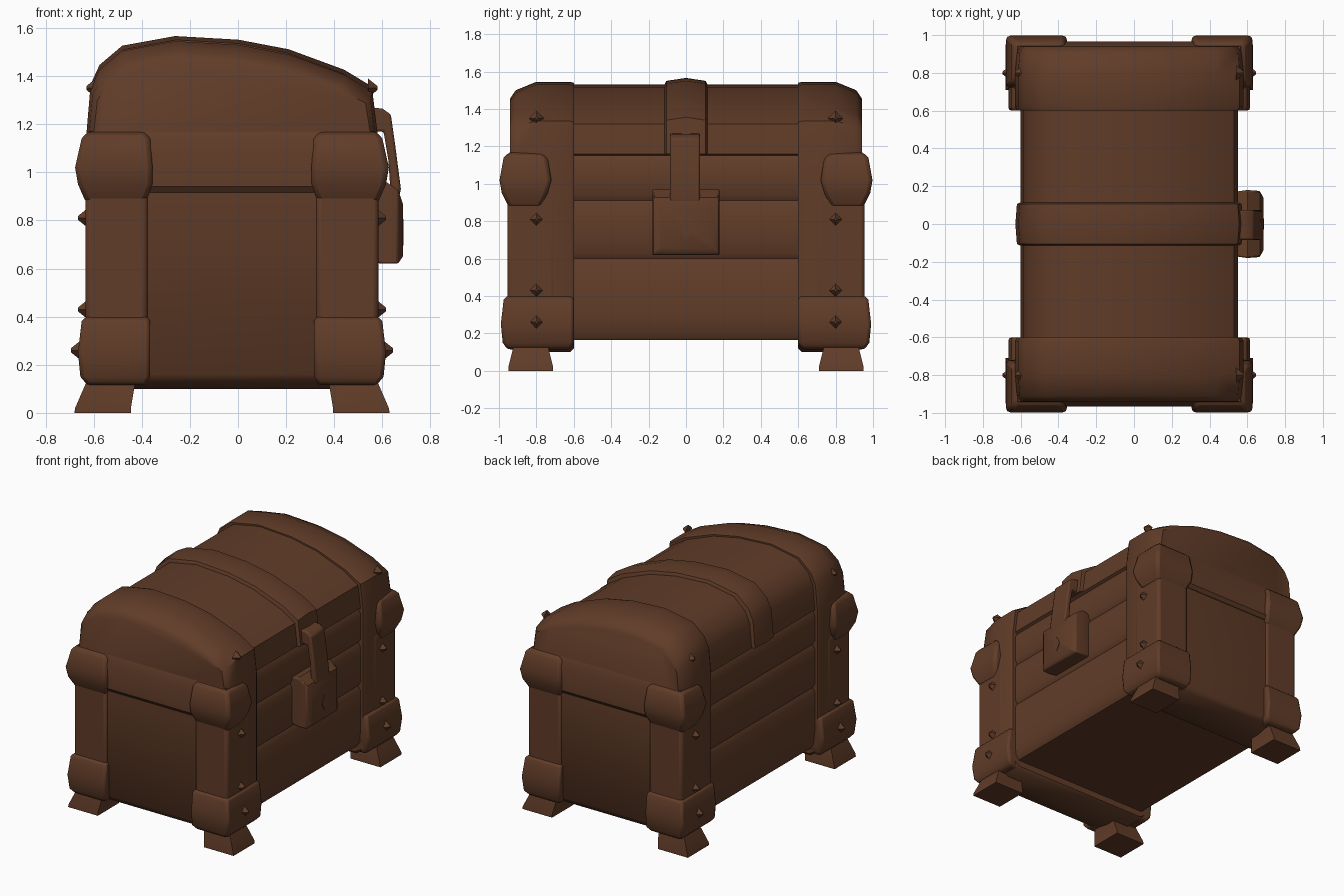
import bpy, bmesh, math

CX = -0.025  # the box sits slightly off centre because the lock sticks out

wood = bpy.data.materials.new("dark brown wood")
wood.diffuse_color = (0.118, 0.045, 0.021, 1)


def loft(name, rings, bevel=0.0, angle=35):
    """Bridge closed rings of points and cap both ends."""
    bm = bmesh.new()
    vs = [[bm.verts.new(p) for p in r] for r in rings]
    n = len(rings[0])
    for a, b in zip(vs, vs[1:]):
        for i in range(n):
            j = (i + 1) % n
            bm.faces.new((a[i], a[j], b[j], b[i]))
    bm.faces.new(vs[0])
    bm.faces.new(vs[-1])
    bmesh.ops.recalc_face_normals(bm, faces=bm.faces)
    me = bpy.data.meshes.new(name)
    bm.to_mesh(me)
    bm.free()
    me.materials.append(wood)
    me.shade_smooth()
    me.set_sharp_from_angle(angle=math.radians(angle))
    ob = bpy.data.objects.new(name, me)
    bpy.context.collection.objects.link(ob)
    if bevel:
        m = ob.modifiers.new("soft edges", 'BEVEL')
        m.width = bevel
        m.segments = 2
        m.limit_method = 'ANGLE'
        m.angle_limit = math.radians(40)
    return ob


def rect(x0, x1, y0, y1, z):
    return [(x0, y0, z), (x1, y0, z), (x1, y1, z), (x0, y1, z)]


def corner(name, sx, sy, rows, bevel=0.0):
    """Rows are (inner x, outer x, inner y, outer y, z), measured from the middle."""
    return loft(name, [rect(CX + sx * a, CX + sx * b, sy * c, sy * d, z)
                       for a, b, c, d, z in rows], bevel)


# cross-section of the arched lid, back to front (x, z)
ARCH = [(-0.60, 1.16), (-0.585, 1.33), (-0.55, 1.41), (-0.46, 1.49), (-0.25, 1.53), (0.0, 1.515),
        (0.2, 1.475), (0.42, 1.39), (0.53, 1.32), (0.55, 1.16)]


def arch(y, out=0.0, up=0.0, squash=1.0):
    k = 1 + out / 0.575
    return [(CX + (x - CX) * k, y, 1.16 + (z - 1.16) * squash + (up if z > 1.2 else 0))
            for x, z in ARCH]


# chest core: planked sides with grooves, arched top
def core_ring(y):
    side = [(0.0, 0.30)]
    for g in (0.6, 0.91, 1.15):
        side += [(0.0, g - 0.03), (-0.018, g), (0.0, g + 0.03)]
    front = [(0.55 + d, y, z) for d, z in reversed(side[:-1])]
    back = [(-0.60 - d, y, z) for d, z in side[:-1]]
    return arch(y) + front + [(0.545, y, 0.20), (0.52, y, 0.165),
                              (-0.57, y, 0.165), (-0.59, y, 0.20)] + back


loft("chest_body", [core_ring(-0.7), core_ring(0.7)])


# end sections: thick straps wrapping each end of the box
def end_ring(y, out, up, squash, low):
    b = low
    return arch(y, out, up, squash) + [
        (CX + 0.575 + out, y, 0.9), (CX + 0.575 + out, y, 0.16), (CX + 0.53, y, b),
        (CX - 0.53, y, b), (CX - 0.575 - out, y, 0.16), (CX - 0.575 - out, y, 0.9)]


for sy, end in ((-1, "left"), (1, "right")):
    loft(end + "_end_section", [
        end_ring(sy * 0.60, 0.020, 0.01, 1.0, 0.12),
        end_ring(sy * 0.62, 0.030, 0.015, 1.0, 0.10),
        end_ring(sy * 0.80, 0.030, 0.015, 1.0, 0.10),
        end_ring(sy * 0.91, 0.020, 0.0, 0.92, 0.12),
        end_ring(sy * 0.94, 0.000, 0.0, 0.80, 0.16)], angle=45)
    # horizontal belt across the end
    loft(end + "_end_belt", [
        rect(CX - 0.60, CX + 0.60, sy * 0.85, sy * 0.945, 0.915),
        rect(CX - 0.61, CX + 0.61, sy * 0.85, sy * 0.965, 0.94),
        rect(CX - 0.61, CX + 0.61, sy * 0.85, sy * 0.965, 1.10),
        rect(CX - 0.59, CX + 0.59, sy * 0.85, sy * 0.940, 1.17)])

    for sx, side in ((-1, "back"), (1, "front")):
        tag = end + "_" + side
        # upright post on the end face
        corner(tag + "_post", sx, sy, [(0.35, 0.608, 0.7, 0.955, 0.14),
                                       (0.35, 0.608, 0.7, 0.955, 0.93)], 0.02)
        # bulging knuckle where the belt turns the corner
        corner(tag + "_belt_knuckle", sx, sy, [(0.36, 0.605, 0.78, 0.945, 0.87),
                                               (0.33, 0.640, 0.74, 0.985, 0.95),
                                               (0.33, 0.652, 0.72, 0.997, 1.02),
                                               (0.34, 0.625, 0.74, 0.975, 1.14),
                                               (0.36, 0.600, 0.78, 0.945, 1.17)], 0.02)
        # bottom corner cap
        corner(tag + "_corner_cap", sx, sy, [(0.36, 0.60, 0.62, 0.955, 0.115),
                                             (0.34, 0.63, 0.60, 0.980, 0.15),
                                             (0.34, 0.64, 0.60, 0.990, 0.25),
                                             (0.34, 0.625, 0.60, 0.975, 0.38),
                                             (0.35, 0.61, 0.61, 0.960, 0.40)], 0.015)
        # flared foot
        corner(tag + "_foot", sx, sy, [(0.42, 0.655, 0.71, 0.95, 0.0),
                                       (0.42, 0.652, 0.71, 0.95, 0.02),
                                       (0.40, 0.600, 0.74, 0.92, 0.14)])
        # pointed studs down the strap
        for z, out in ((0.26, 0.63), (0.43, 0.60), (0.81, 0.60), (1.35, 0.565)):
            base = [(CX + sx * out, sy * 0.80 + dy, z + dz)
                    for dy, dz in ((0.04, 0), (0, 0.04), (-0.04, 0), (0, -0.04))]
            tip = [(CX + sx * (out + 0.04), sy * 0.80 + dy * 0.2, z + dz * 0.2)
                   for dy, dz in ((0.04, 0), (0, 0.04), (-0.04, 0), (0, -0.04))]
            loft(tag + "_stud", [base, tip])

# middle strap over the lid
loft("lid_middle_strap", [arch(-0.115, 0.0, 0.0), arch(-0.105, 0.02, 0.02), arch(0, 0.028, 0.036),
                          arch(0.105, 0.02, 0.02), arch(0.115, 0.0, 0.0)], angle=45)


# lock plate: a block facing +x
def lock_ring(x, w, z0, z1):
    return [(x, -w, z0), (x, w, z0), (x, w, z1), (x, -w, z1)]


loft("lock_plate", [lock_ring(0.53, 0.17, 0.63, 0.96), lock_ring(0.60, 0.18, 0.62, 0.97),
                    lock_ring(0.665, 0.175, 0.62, 0.93), lock_ring(0.685, 0.14, 0.65, 0.87)], 0.008)

# keyhole diamond
loft("keyhole", [[(x, 0.03 * a, 0.75 + 0.055 * b) for a, b in ((1, 0), (0, 1), (-1, 0), (0, -1))]
                 for x in (0.68, 0.688)])

# hasp hanging from the lid over the lock
HASP = [(0.53, 1.27), (0.60, 1.265), (0.635, 1.24), (0.655, 1.10), (0.677, 0.93),
        (0.665, 0.88), (0.635, 0.90), (0.625, 1.05), (0.605, 1.17), (0.53, 1.17)]
loft("hasp", [[(x, y, z) for x, z in HASP] for y in (-0.085, 0.075)], 0.01)
